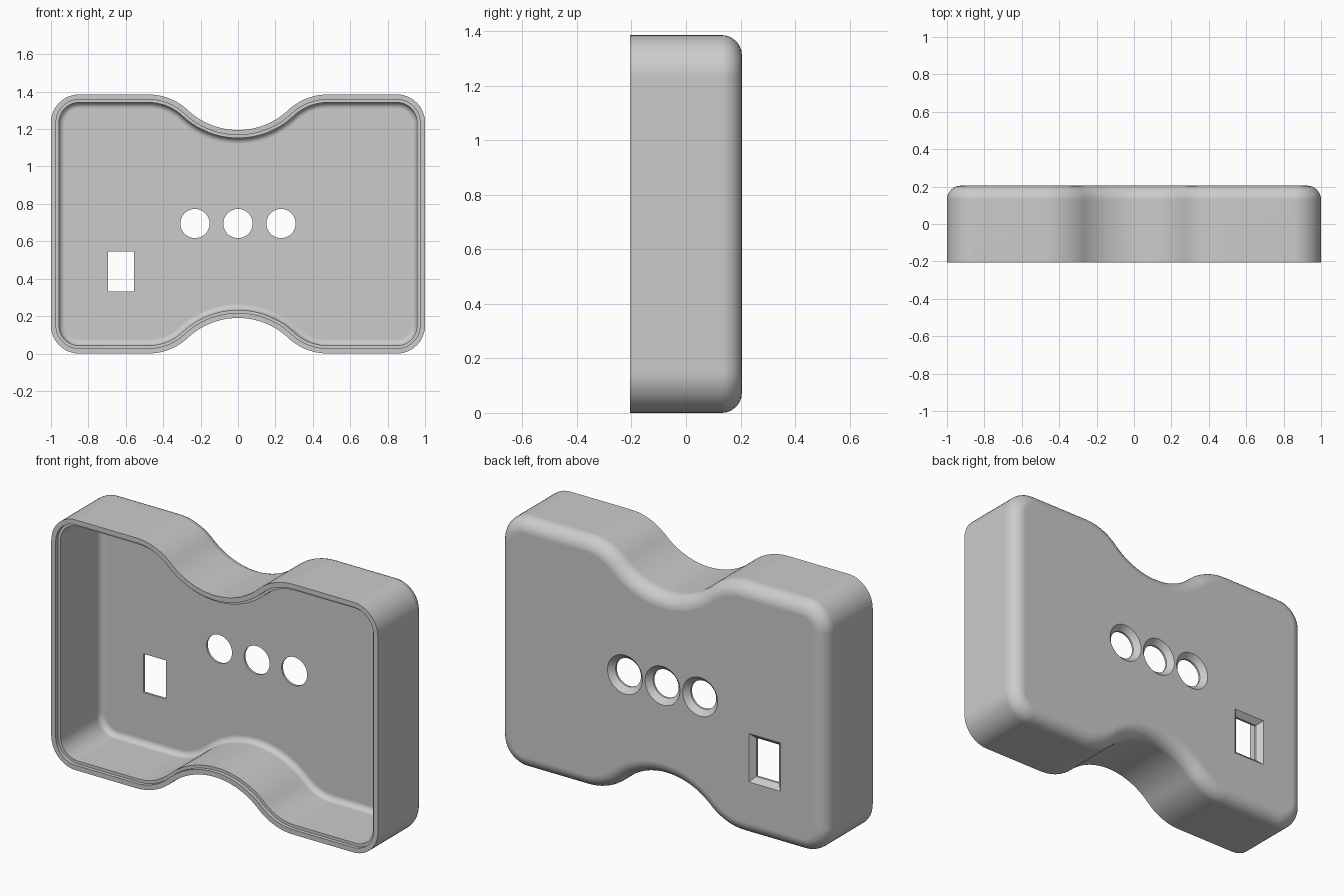
import bpy
import bmesh
from math import sin, cos, pi, atan2

if "Cube" in bpy.data.objects:
    bpy.data.objects.remove(bpy.data.objects["Cube"])

HALF_H, CORNER = 0.6925, 0.15
WAIST_X, WAIST_DEPTH = 0.48, 0.19
REACH = (WAIST_X ** 2 + WAIST_DEPTH ** 2) / (2 * WAIST_DEPTH)
SHOULDER = 0.31
DIP = REACH - SHOULDER
FRONT, BACK, FLOOR = -0.205, 0.205, 0.165

grey = bpy.data.materials.new("plain grey")
grey.use_nodes = True
colour = (0.6, 0.6, 0.6, 1)
grey.diffuse_color = colour
grey.node_tree.nodes["Principled BSDF"].inputs["Base Color"].default_value = colour


def arc(cx, cz, r, start, end, steps):
    angles = [start + (end - start) * i / steps for i in range(steps + 1)]
    return [(cx + r * cos(a), cz + r * sin(a)) for a in angles]


def outline(inset):
    """Waisted rounded rectangle, moved inwards by inset."""
    turn = atan2(WAIST_X, REACH - WAIST_DEPTH)
    quarter = arc(1 - CORNER, HALF_H - CORNER, CORNER - inset, 0, pi / 2, 12)
    quarter += arc(WAIST_X, HALF_H - SHOULDER, SHOULDER - inset, pi / 2, pi / 2 + turn, 14)
    quarter += arc(0, HALF_H - WAIST_DEPTH + DIP, DIP + inset, turn - pi / 2, -pi / 2, 14)[1:]
    top = quarter + [(-x, z) for x, z in quarter[-2::-1]]
    return top + [(-x, -z) for x, z in top]


def loft(name, rings):
    """Join equal rings of points into a closed solid."""
    bm = bmesh.new()
    loops = [[bm.verts.new(p) for p in ring] for ring in rings]
    for a, b in zip(loops, loops[1:]):
        for i in range(len(a)):
            j = (i + 1) % len(a)
            bm.faces.new((a[i], a[j], b[j], b[i]))
    bm.faces.new(loops[0])
    bm.faces.new(loops[-1])
    bmesh.ops.recalc_face_normals(bm, faces=bm.faces)
    mesh = bpy.data.meshes.new(name)
    bm.to_mesh(mesh)
    bm.free()
    obj = bpy.data.objects.new(name, mesh)
    bpy.context.collection.objects.link(obj)
    mesh.materials.append(grey)
    return obj


def fillet(inset, y, r, steps):
    """Rounded run from a side wall to a face at depth y."""
    return [(inset + r * (1 - cos(t)), y - r * (1 - sin(t)))
            for t in [pi / 2 * i / steps for i in range(steps + 1)]]


# Shell: rounded back, stepped front rim, hollow inside
section = fillet(0, BACK, 0.075, 8)[::-1]
section += [(0, FRONT), (0.027, FRONT), (0.027, FRONT + 0.02), (0.043, FRONT + 0.02)]
section += fillet(0.043, FLOOR, 0.032, 6)
shell = loft("shell", [[(x, y, z + HALF_H) for x, z in outline(d)] for d, y in section])


def cut(shape, bevel):
    """Cut an opening through the back, flared outwards."""
    steps = [(0, FLOOR - 0.05), (0, BACK - bevel), (bevel, BACK), (bevel, BACK + 0.05)]
    cutter = loft("opening_cutter", [[(x, y, z) for x, z in shape(g)] for g, y in steps])
    cutter.hide_render = True
    mod = shell.modifiers.new("opening", "BOOLEAN")
    mod.operation, mod.solver, mod.object = "DIFFERENCE", "EXACT", cutter
    bpy.context.view_layer.objects.active = shell
    bpy.ops.object.modifier_apply(modifier=mod.name)
    bpy.data.objects.remove(cutter)


# Three round openings and one rectangular opening
for x in (-0.23, 0, 0.23):
    cut(lambda g: arc(x, 0.695, 0.078 + g, 0, 2 * pi, 48)[:-1], 0.029)
cut(lambda g: [(-0.625 + sx * (0.07 + g), 0.4375 + sz * (0.107 + g))
               for sx, sz in ((-1, -1), (1, -1), (1, 1), (-1, 1))], 0.027)

# Smooth shading with crisp edges and flat large faces
bpy.ops.object.select_all(action="DESELECT")
shell.select_set(True)
bpy.context.view_layer.objects.active = shell
bpy.ops.object.shade_smooth_by_angle(angle=pi / 6)
weighted = shell.modifiers.new("even shading", "WEIGHTED_NORMAL")
weighted.keep_sharp = True
